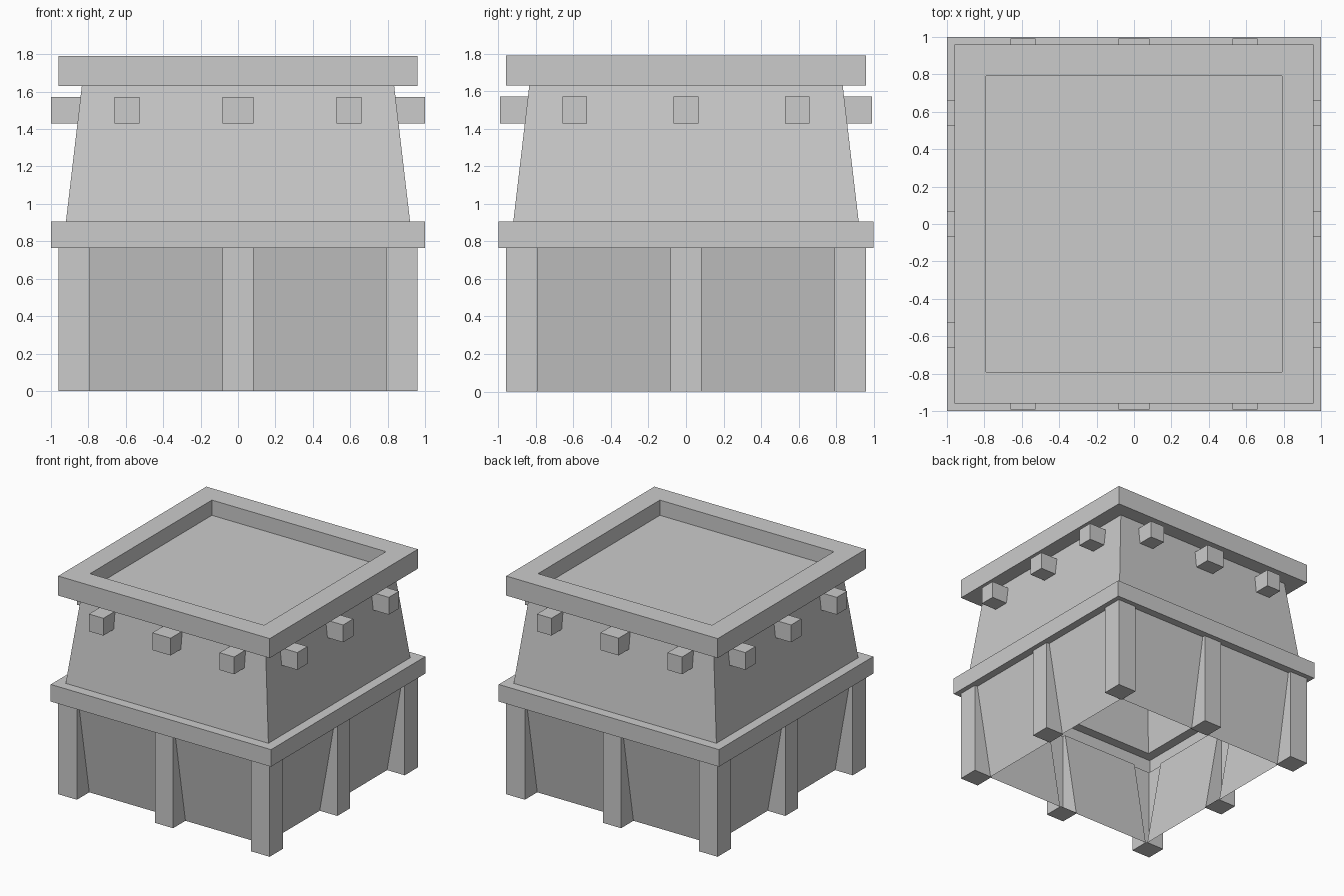
import bpy, bmesh
from mathutils import Matrix
from math import pi

if "Cube" in bpy.data.objects:
    bpy.data.objects.remove(bpy.data.objects["Cube"])


def finish(name, bm):
    bmesh.ops.remove_doubles(bm, verts=bm.verts, dist=0.0005)
    bmesh.ops.dissolve_degenerate(bm, edges=bm.edges, dist=0.0005)
    bmesh.ops.recalc_face_normals(bm, faces=bm.faces)
    me = bpy.data.meshes.new(name)
    bm.to_mesh(me)
    bm.free()
    ob = bpy.data.objects.new(name, me)
    bpy.context.collection.objects.link(ob)
    return ob


def loft(bm, rings):
    loops = [[bm.verts.new(p) for p in r] for r in rings]
    for a, b in zip(loops, loops[1:]):
        n = len(a)
        for i in range(n):
            j = (i + 1) % n
            bm.faces.new((a[i], a[j], b[j], b[i]))
    return loops


def square(r, z):
    return [(-r, -r, z), (r, -r, z), (r, r, z), (-r, r, z)]


def outline(z, panel, post=0.96, corner=0.96):
    # plan of one side (posts standing proud of the panels), turned four times
    side = [(-corner, post), (-0.79, post), (-0.79, panel), (-0.083, panel), (-0.083, post),
            (0.083, post), (0.083, panel), (0.79, panel), (0.79, post)]
    return [Matrix.Rotation(k * pi / 2, 3, 'Z') @ Matrix.Identity(3).col[0] * t
            + Matrix.Rotation(k * pi / 2, 3, 'Z') @ Matrix.Identity(3).col[1] * -d
            + Matrix.Identity(3).col[2] * z for k in range(4) for t, d in side]


# lower walls: hollow posts with panels leaning in at the bottom, soffit on top
bm = bmesh.new()
loft(bm, [outline(0, 0.80), outline(0.765, 0.935), outline(0.765, 1, 1, 1)])
finish("lower_walls", bm)

# post feet
bm = bmesh.new()
for k in range(4):
    rot = Matrix.Rotation(k * pi / 2, 4, 'Z')
    for x0, x1 in ((-0.96, -0.79), (-0.083, 0.083)):
        vs = [bm.verts.new((x, y, 0)) for x, y in
              ((x0, -0.96), (x0, -0.79), (x1, -0.79), (x1, -0.96))]
        bmesh.ops.transform(bm, matrix=rot, verts=vs)
        bm.faces.new(vs)
feet = finish("post_feet", bm)
for p in feet.data.polygons:
    if p.normal.z > 0:
        p.flip()

# ledge, tapered upper walls, overhanging parapet and sunken roof
bm = bmesh.new()
profile = [(1, 0.765), (1, 0.905), (0.92, 0.905), (0.835, 1.63),
           (0.96, 1.63), (0.96, 1.79), (0.79, 1.79), (0.79, 1.665)]
loops = loft(bm, [square(r, z) for r, z in profile])
bm.faces.new(loops[-1])
finish("upper_walls_and_roof", bm)

# beam ends, three per side
for k, side in enumerate(("front", "right", "back", "left")):
    bm = bmesh.new()
    end = 1.0 if k % 2 else 0.992
    for x in (-0.593, 0, 0.593):
        w = 0.166 if x == 0 and k % 2 == 0 else 0.132
        m = (Matrix.Rotation(k * pi / 2, 4, 'Z')
             @ Matrix.Translation((x, -(end + 0.84) / 2, 1.5))
             @ Matrix.Diagonal((w, end - 0.84, 0.142, 1)))
        bmesh.ops.create_cube(bm, size=1, matrix=m)
    finish(side + "_beam_ends", bm)
